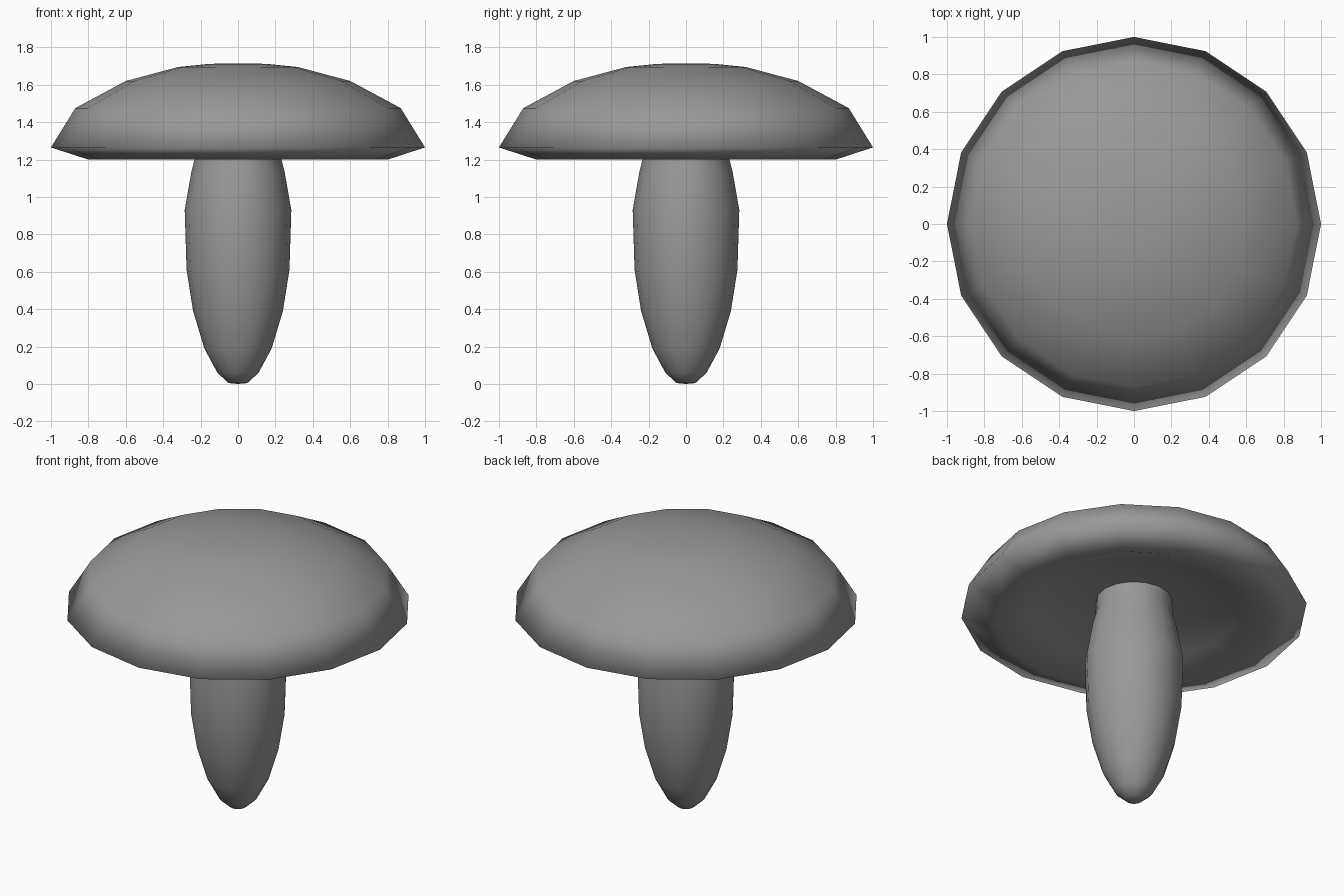
import bpy, bmesh
from math import cos, sin, tau

SIDES = 16

cube = bpy.data.objects.get("Cube")
if cube:
    bpy.data.objects.remove(cube, do_unlink=True)

grey = bpy.data.materials.new("plain grey")
grey.use_nodes = True
grey.diffuse_color = (0.32, 0.32, 0.32, 1)
grey.node_tree.nodes["Principled BSDF"].inputs["Base Color"].default_value = (0.32, 0.32, 0.32, 1)


def lathe(name, profile):
    """Turn a (radius, height) profile about z; radius 0 makes a pole."""
    bm = bmesh.new()
    rings = []
    for r, z in profile:
        if r == 0:
            rings.append([bm.verts.new((0, 0, z))] * SIDES)
        else:
            rings.append([bm.verts.new((r * cos(tau * i / SIDES), r * sin(tau * i / SIDES), z))
                          for i in range(SIDES)])
    for low, high in zip(rings, rings[1:]):
        for i in range(SIDES):
            j = (i + 1) % SIDES
            corners = dict.fromkeys((low[i], low[j], high[j], high[i]))
            bm.faces.new(list(corners)).smooth = True
    bmesh.ops.recalc_face_normals(bm, faces=bm.faces)
    mesh = bpy.data.meshes.new(name)
    bm.to_mesh(mesh)
    bm.free()
    mesh.materials.append(grey)
    obj = bpy.data.objects.new(name, mesh)
    bpy.context.collection.objects.link(obj)
    return obj


# Stalk: rounded foot, swelling body, narrower neck inside the cap
lathe("stalk", [(0, 0), (0.05, 0.005), (0.11, 0.06), (0.18, 0.19), (0.24, 0.39),
                (0.275, 0.61), (0.285, 0.93), (0.25, 1.13), (0.225, 1.23),
                (0.22, 1.31), (0.22, 1.4), (0, 1.4)])

# Cap: hollow underside, sharp rim, domed top
lathe("cap", [(0, 1.35), (0.23, 1.33), (0.4, 1.32), (0.6, 1.27), (0.8, 1.2),
              (1.0, 1.265), (0.87, 1.475), (0.6, 1.62), (0.32, 1.695),
              (0.15, 1.712), (0, 1.714)])
